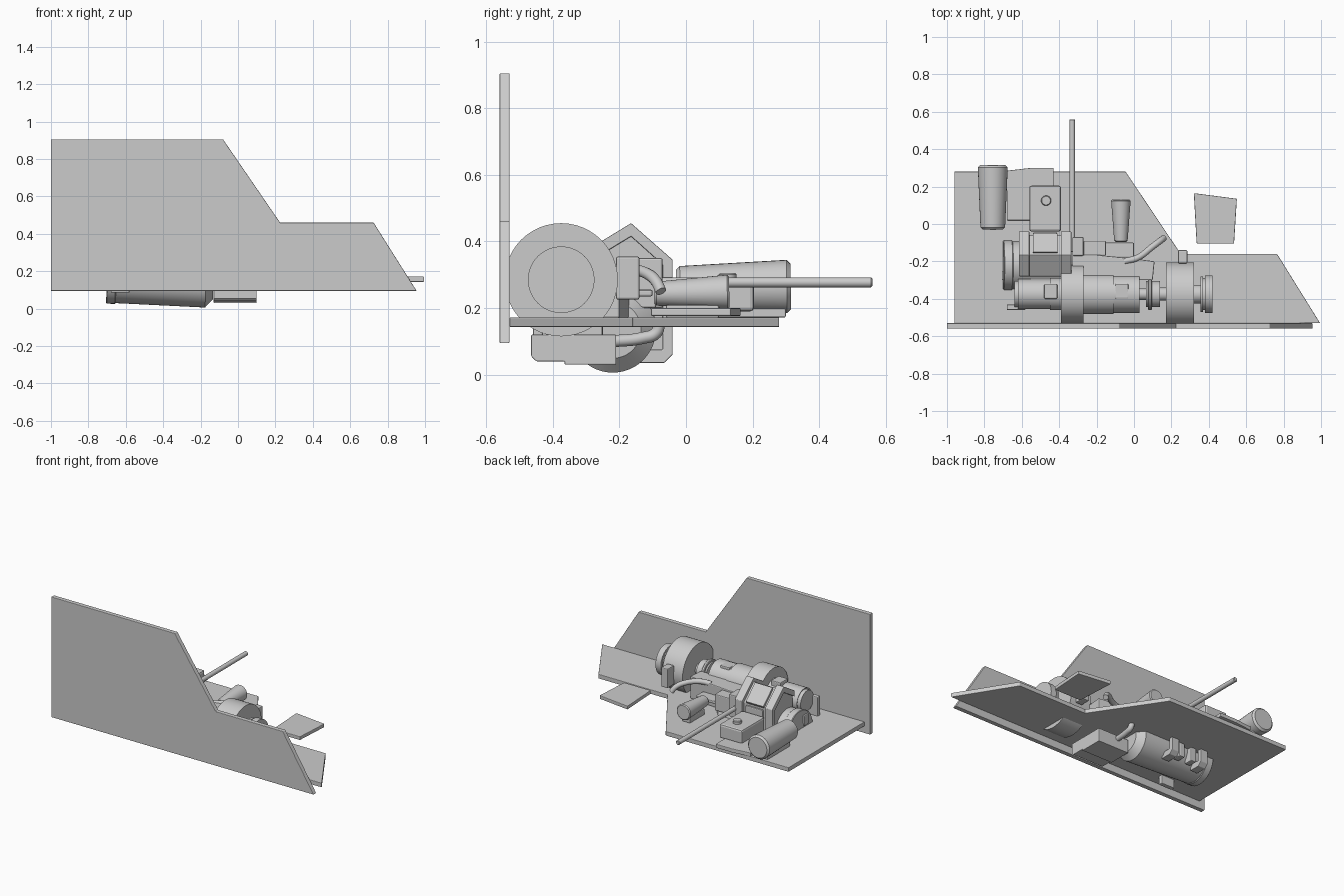
import bpy
import bmesh
from math import radians
from mathutils import Vector

old = bpy.data.objects.get("Cube")
if old:
    bpy.data.objects.remove(old, do_unlink=True)

grey = bpy.data.materials.new("light_grey")
grey.use_nodes = True
GREY = (0.6, 0.6, 0.6, 1)
grey.diffuse_color = GREY
grey.node_tree.nodes["Principled BSDF"].inputs["Base Color"].default_value = GREY


def finish(name, bm, bevel=0, smooth=False):
    bmesh.ops.recalc_face_normals(bm, faces=bm.faces)
    mesh = bpy.data.meshes.new(name)
    bm.to_mesh(mesh)
    bm.free()
    mesh.materials.append(grey)
    ob = bpy.data.objects.new(name, mesh)
    bpy.context.collection.objects.link(ob)
    if bevel:
        mod = ob.modifiers.new("bevel", "BEVEL")
        mod.width, mod.segments = bevel, 2
    if smooth:
        bpy.ops.object.select_all(action="DESELECT")
        ob.select_set(True)
        bpy.context.view_layer.objects.active = ob
        bpy.ops.object.shade_smooth_by_angle(angle=radians(35))
    return ob


def prism(name, axis, points, low, high, bevel=0):
    """Extrude a flat outline along x, y or z."""
    bm = bmesh.new()
    place = {"x": lambda a, b: (low, a, b),
             "y": lambda a, b: (a, low, b),
             "z": lambda a, b: (a, b, low)}[axis]
    face = bm.faces.new([bm.verts.new(place(a, b)) for a, b in points])
    move = Vector([high - low if axis == k else 0 for k in "xyz"])
    new = bmesh.ops.extrude_face_region(bm, geom=[face])["geom"]
    verts = [v for v in new if isinstance(v, bmesh.types.BMVert)]
    bmesh.ops.translate(bm, verts=verts, vec=move)
    return finish(name, bm, bevel)


def box(name, x, y, z, bevel=0.006):
    outline = [(x[0], y[0]), (x[1], y[0]), (x[1], y[1]), (x[0], y[1])]
    return prism(name, "z", outline, z[0], z[1], bevel)


def turned(name, start, end, profile, sides=48):
    """Spin (distance, radius) pairs around the line from start to end."""
    start, end = Vector(start), Vector(end)
    turn = (end - start).to_track_quat("Z", "Y")
    bm = bmesh.new()
    pts = [(profile[0][0], 0)] + profile + [(profile[-1][0], 0)]
    verts = [bm.verts.new((r, 0, d)) for d, r in pts]
    edges = [bm.edges.new(pair) for pair in zip(verts, verts[1:])]
    bmesh.ops.spin(bm, geom=verts + edges, axis=(0, 0, 1), cent=(0, 0, 0),
                   angle=radians(360), steps=sides)
    bmesh.ops.remove_doubles(bm, verts=bm.verts, dist=0.0001)
    for v in bm.verts:
        v.co = start + turn @ v.co
    return finish(name, bm, 0, True)


def rod(name, start, end, r1, r2=None, chamfer=0.004):
    r2 = r2 or r1
    n = (Vector(end) - Vector(start)).length
    return turned(name, start, end, [(0, r1 - chamfer), (chamfer, r1),
                                     (n - chamfer, r2), (n, r2 - chamfer)], 32)


def pipe(name, points, radius):
    curve = bpy.data.curves.new(name, "CURVE")
    curve.dimensions = "3D"
    curve.bevel_depth, curve.bevel_resolution = radius, 4
    curve.use_fill_caps = True
    spline = curve.splines.new("BEZIER")
    spline.bezier_points.add(len(points) - 1)
    for bp, p in zip(spline.bezier_points, points):
        bp.co = p
        bp.handle_left_type = bp.handle_right_type = "AUTO"
    curve.materials.append(grey)
    ob = bpy.data.objects.new(name, curve)
    bpy.context.collection.objects.link(ob)


# Stepped wall and floor
prism("side_wall", "y", [(-1, 0.095), (-1, 0.905), (-0.08, 0.905), (0.225, 0.46),
                         (0.725, 0.46), (0.955, 0.095)], -0.56, -0.53, 0.003)
prism("floor_plate", "z", [(-0.96, -0.53), (-0.96, 0.28), (-0.045, 0.28),
                           (0.25, -0.16), (0.765, -0.16), (0.995, -0.53)],
      0.143, 0.172, 0.003)

# Main shaft with motor body, ring gear and flywheel
stages = [(-0.64, -0.615, 0.07), (-0.62, -0.45, 0.08), (-0.45, -0.39, 0.086),
          (-0.39, -0.27, 0.155), (-0.27, -0.11, 0.107), (-0.11, 0.03, 0.1),
          (0.03, 0.065, 0.03), (0.065, 0.14, 0.07), (0.14, 0.17, 0.035),
          (0.17, 0.32, 0.17), (0.32, 0.355, 0.05), (0.355, 0.37, 0.095),
          (0.37, 0.38, 0.085), (0.38, 0.42, 0.1)]
x0 = stages[0][0]
profile = [(x - x0, r) for a, b, r in stages for x in (a, b)]
turned("main_shaft", (x0, -0.375, 0.285), (0.42, -0.375, 0.285), profile)
rod("coupling_disc", (0.075, -0.375, 0.285), (0.095, -0.375, 0.285), 0.085)
for x in (-0.58, -0.2):
    box("motor_terminal", (x + 0.1, x + 0.17), (-0.4, -0.32), (0.3, 0.385))
    box("motor_foot", (x, x + 0.09), (-0.43, -0.32), (0.16, 0.23))
box("end_block", (-0.68, -0.58), (-0.46, -0.43), (0.085, 0.3))
box("flywheel_block", (0.235, 0.285), (-0.21, -0.14), (0.225, 0.355))

# Sloping drum through the floor, with a flange at its end
turned("lower_drum", (-0.7, -0.22, 0.16), (-0.13, -0.22, 0.134),
       [(0, 0.11), (0, 0.128), (0.53, 0.13), (0.57, 0.085)])
rod("drum_flange", (-0.7, -0.22, 0.16), (-0.65, -0.22, 0.158), 0.133)
box("drum_end_lug", (-0.707, -0.68), (-0.3, -0.25), (0.18, 0.25))

# Angular frames around the drum and the gabled housing between them
frame = [(-0.14, 0.035), (-0.065, 0.035), (-0.04, 0.06), (-0.04, 0.345),
         (-0.165, 0.455), (-0.28, 0.385), (-0.28, 0.345), (-0.165, 0.415),
         (-0.07, 0.33), (-0.07, 0.075), (-0.14, 0.075)]
for x in (-0.615, -0.39):
    prism("housing_frame", "x", frame, x, x + 0.055, 0.003)
prism("gabled_housing", "x", [(-0.28, 0.16), (-0.06, 0.16), (-0.06, 0.33),
                              (-0.165, 0.43), (-0.28, 0.36)], -0.6, -0.35, 0.004)
prism("gable_panel", "x", [(-0.05, 0.345), (-0.06, 0.33), (-0.155, 0.415),
                           (-0.15, 0.435)], -0.54, -0.41)
box("housing_door", (-0.54, -0.41), (-0.06, -0.045), (0.2, 0.32))
for x in (-0.52, -0.43):
    box("drum_strap", (x - 0.02, x + 0.02), (-0.12, -0.06), (0.05, 0.145))

# Gearbox, brackets and lower sump
prism("gearbox", "z", [(-0.33, -0.3), (0.1, -0.3), (0.11, -0.2), (0, -0.185),
                       (-0.2, -0.165), (-0.33, -0.165)], 0.17, 0.32, 0.006)
box("gearbox_cap", (-0.33, -0.27), (-0.17, -0.07), (0.2, 0.35))
box("side_bracket", (-0.27, -0.15), (-0.17, -0.09), (0.2, 0.31))
box("bracket_plate", (-0.2, 0.0), (-0.18, -0.1), (0.235, 0.255))
prism("sump_box", "x", [(-0.465, 0.055), (-0.45, 0.04), (-0.365, 0.04),
                        (-0.365, 0.03), (-0.21, 0.03), (-0.21, 0.12),
                        (-0.465, 0.12)], -0.13, 0.1, 0.003)
box("sump_neck", (-0.08, 0.05), (-0.4, -0.25), (0.11, 0.16))
pipe("sump_pipe", [(-0.05, -0.22, 0.1), (-0.05, -0.13, 0.11),
                   (-0.05, -0.09, 0.125), (-0.05, -0.08, 0.16)], 0.018)
pipe("exhaust_pipe", [(-0.05, -0.2, 0.31), (0.02, -0.18, 0.315),
                      (0.1, -0.12, 0.305), (0.14, -0.09, 0.28),
                      (0.16, -0.075, 0.25)], 0.017)

# Tanks, control box, lever and seats
rod("large_tank", (-0.755, -0.03, 0.26), (-0.755, 0.315, 0.265), 0.066, 0.08, 0.012)
rod("small_tank", (-0.07, -0.095, 0.243), (-0.07, 0.13, 0.248), 0.036, 0.052, 0.006)
box("small_tank_base", (-0.1, -0.04), (-0.06, 0.1), (0.17, 0.21))
box("large_tank_base", (-0.79, -0.72), (0.02, 0.26), (0.17, 0.21))
box("control_box", (-0.56, -0.39), (-0.04, 0.205), (0.19, 0.285), 0.012)
rod("control_knob", (-0.47, 0.125, 0.28), (-0.47, 0.125, 0.305), 0.027)
rod("long_lever", (-0.33, -0.15, 0.277), (-0.33, 0.56, 0.277), 0.015)
prism("rear_seat", "z", [(-0.68, 0.02), (-0.43, 0.02), (-0.43, 0.3),
                         (-0.55, 0.3), (-0.68, 0.285)], 0.172, 0.198, 0.004)
prism("loose_seat", "z", [(0.335, -0.105), (0.535, -0.105), (0.55, 0.135),
                          (0.32, 0.165)], 0.176, 0.2, 0.004)
